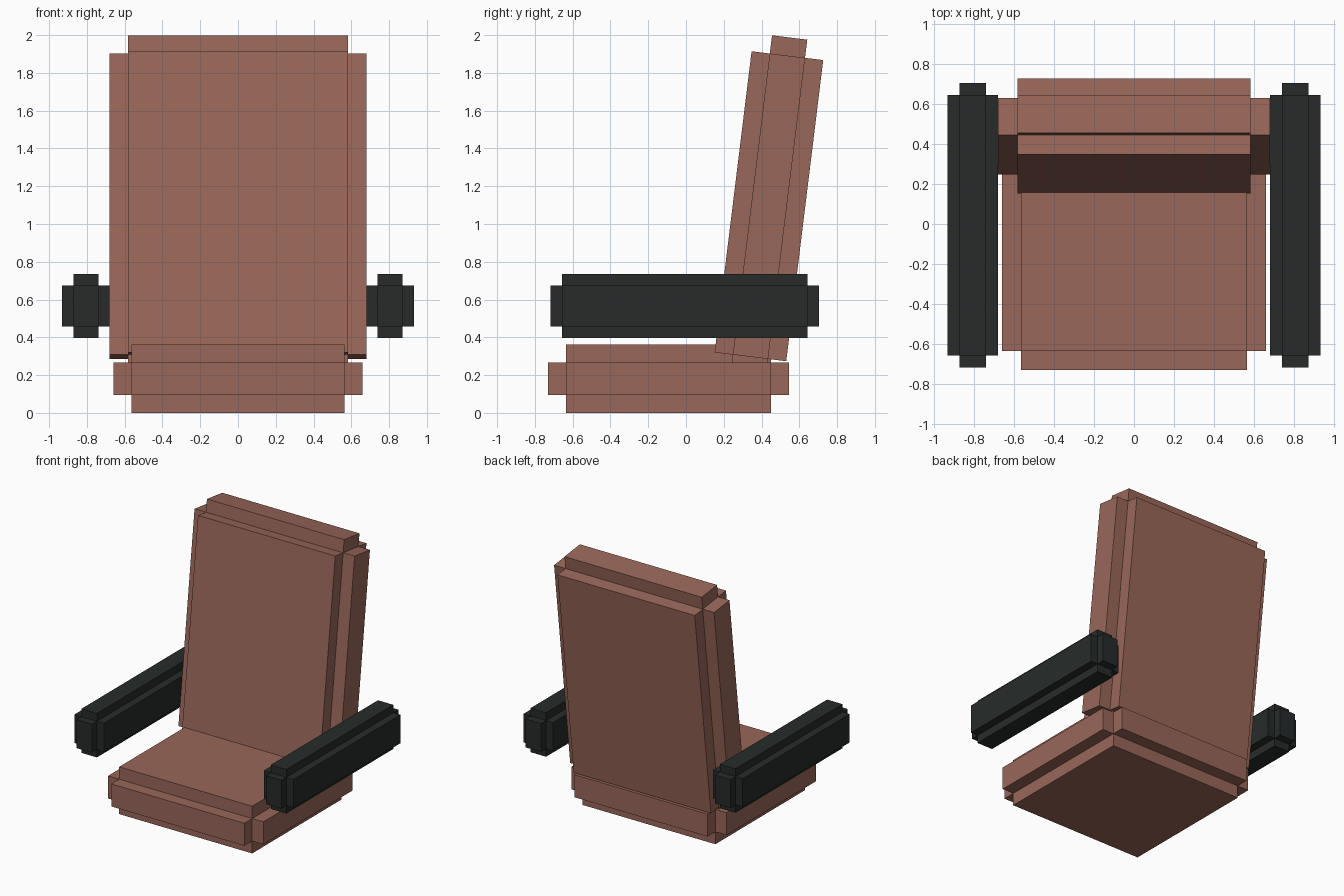
import bpy, bmesh
from math import radians
from mathutils import Matrix, Vector

if "Cube" in bpy.data.objects:
    bpy.data.objects.remove(bpy.data.objects["Cube"])


def material(name, rgb):
    m = bpy.data.materials.new(name)
    m.diffuse_color = (*rgb, 1.0)
    m.use_nodes = True
    m.node_tree.nodes["Principled BSDF"].inputs["Base Color"].default_value = m.diffuse_color
    return m


def stepped_block(name, size, step, center, mat, tilt=0.0):
    """Box with square notches along every edge: a core with each face raised by step."""
    bm = bmesh.new()
    core = [s - 2 * step for s in size]
    bmesh.ops.create_cube(bm, size=1.0, matrix=Matrix.Diagonal((*core, 1.0)))
    bm.normal_update()
    raised = bmesh.ops.extrude_discrete_faces(bm, faces=bm.faces[:])["faces"]
    for f in raised:
        f.normal_update()
        shift = f.normal.copy() * step
        bmesh.ops.translate(bm, verts=f.verts[:], vec=shift)
    bmesh.ops.recalc_face_normals(bm, faces=bm.faces[:])
    mesh = bpy.data.meshes.new(name)
    bm.to_mesh(mesh)
    bm.free()
    mesh.materials.append(mat)
    ob = bpy.data.objects.new(name, mesh)
    ob.location = Vector(center)
    ob.rotation_euler.x = radians(tilt)
    bpy.context.collection.objects.link(ob)
    return ob


upholstery = material("upholstery", (0.32, 0.135, 0.1))
dark = material("dark_arm", (0.02, 0.024, 0.023))

# Seat cushion
stepped_block("seat", (1.32, 1.275, 0.363), 0.095, (0, -0.0925, 0.1815), upholstery)

# Reclined backrest
stepped_block("backrest", (1.36, 0.382, 1.8), 0.097, (0, 0.439, 1.094), upholstery, tilt=-7)

# Armrests on both sides
for side, label in ((-1, "left"), (1, "right")):
    stepped_block(f"armrest_{label}", (0.252, 1.42, 0.338), 0.06,
                  (side * 0.805, -0.007, 0.566), dark)
